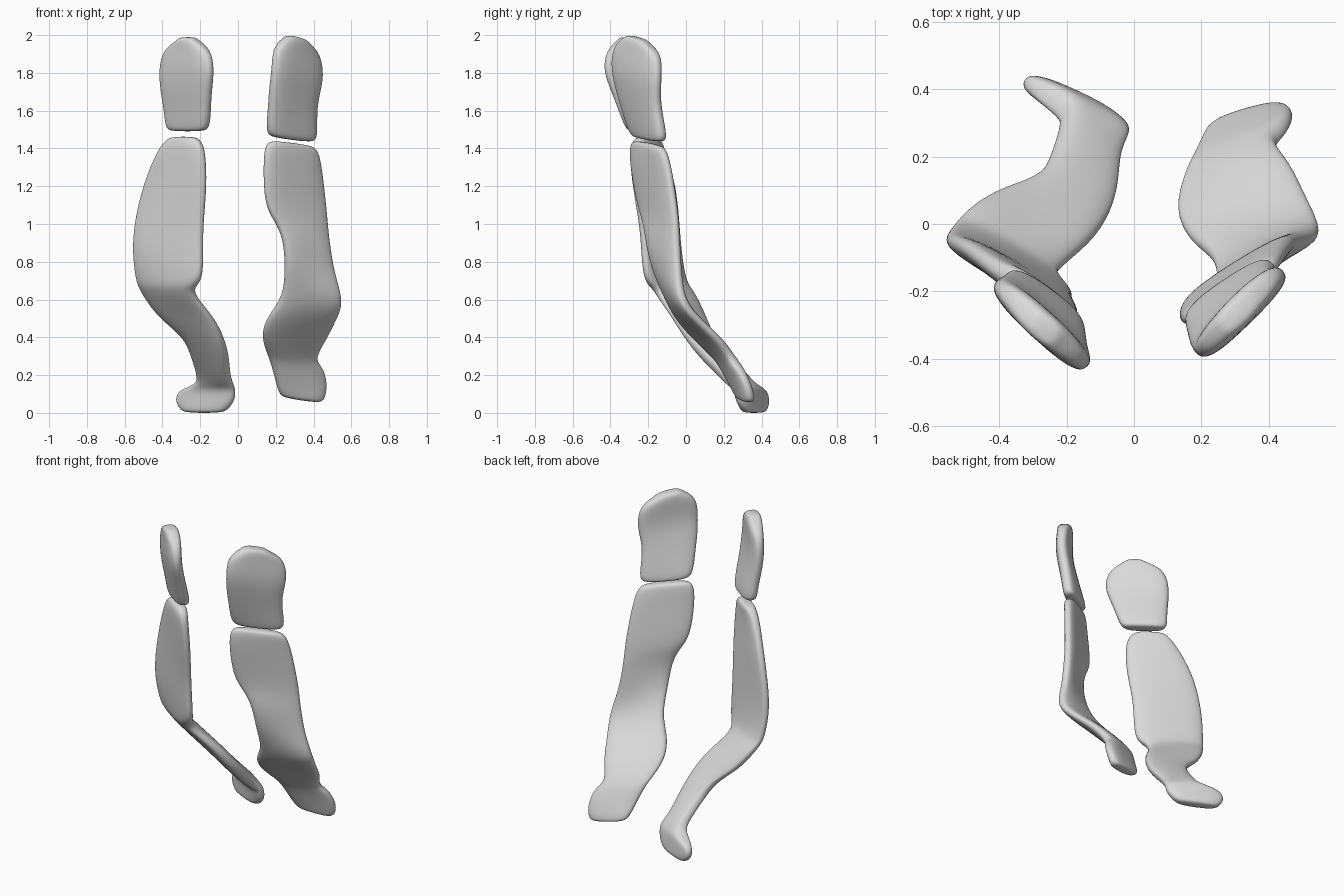
import bpy
import math
from mathutils import Vector

if "Cube" in bpy.data.objects:
    bpy.data.objects.remove(bpy.data.objects["Cube"], do_unlink=True)

# One plain grey clay colour
clay = bpy.data.materials.new("pale_grey")
clay.use_nodes = True
grey = (0.7, 0.7, 0.7, 1)
clay.diffuse_color = grey
shader = clay.node_tree.nodes["Principled BSDF"]
shader.inputs["Base Color"].default_value = grey
shader.inputs["Roughness"].default_value = 0.7

SIDES = 20


def signed_power(value, power):
    return math.copysign(abs(value) ** power, value)


def section_ring(inner, outer, half_thickness, tilt):
    """Rounded flat cross-section stretched between its two edge points."""
    middle = (inner + outer) / 2
    half_chord = (outer - inner) / 2
    normal = Vector((-half_chord.y, half_chord.x, 0)).normalized()
    ring = []
    for i in range(SIDES):
        angle = math.tau * i / SIDES
        along = signed_power(math.cos(angle), 0.75)
        across = signed_power(math.sin(angle), 0.7)
        point = middle + half_chord * along + normal * half_thickness * across
        point.z += tilt * along
        ring.append(point)
    return ring


def scaled_ring(ring, length_scale, lift):
    """Smaller copy of an end ring, used to round off the plate."""
    middle = sum(ring, Vector()) / len(ring)
    lifted = Vector((0, 0, lift))
    return [middle + (point - middle) * length_scale + lifted for point in ring]


def make_plate(name, rows, thickness, tilt=0.0, cap=0.02):
    """Loft a curved plate from rows of (z, edge x, edge y, other x, other y)."""
    edges = [(Vector((r[1], r[2], r[0])), Vector((r[3], r[4], r[0]))) for r in rows]
    centres = [(a + b) / 2 for a, b in edges]
    rings = []
    for i, (first, second) in enumerate(edges):
        # Leaning stretches need a wider horizontal cut to keep their thickness
        run = centres[min(i + 1, len(rows) - 1)] - centres[max(i - 1, 0)]
        chord = (second - first).normalized()
        normal = Vector((-chord.y, chord.x, 0))
        lean = run.dot(normal) / run.z
        half = thickness / 2 * math.sqrt(1 + min(lean * lean, 1))
        rings.append(section_ring(first, second, half, tilt))
    rings.insert(0, scaled_ring(rings[0], 0.7, cap))
    rings.append(scaled_ring(rings[-1], 0.75, -cap))

    verts = [point for ring in rings for point in ring]
    faces = []
    for level in range(len(rings) - 1):
        base = level * SIDES
        for i in range(SIDES):
            j = (i + 1) % SIDES
            faces.append((base + i, base + SIDES + i, base + SIDES + j, base + j))
    faces.append(tuple(range(SIDES)))
    faces.append(tuple(reversed(range(len(verts) - SIDES, len(verts)))))

    mesh = bpy.data.meshes.new(name)
    mesh.from_pydata(verts, [], faces)
    mesh.materials.append(clay)
    for polygon in mesh.polygons:
        polygon.use_smooth = True
    plate = bpy.data.objects.new(name, mesh)
    bpy.context.collection.objects.link(plate)
    smooth = plate.modifiers.new("rounding", "SUBSURF")
    smooth.levels = smooth.render_levels = 2
    return plate


# Short upper plates
make_plate("right_upper_plate", [
    (1.97, -.315, -.27, -.215, -.35),
    (1.925, -.39, -.19, -.15, -.41),
    (1.82, -.415, -.17, -.13, -.435),
    (1.7, -.405, -.165, -.145, -.385),
    (1.6, -.385, -.155, -.15, -.345),
    (1.51, -.38, -.145, -.155, -.31),
], 0.09)

make_plate("left_upper_plate", [
    (1.97, .25, -.32, .37, -.2),
    (1.92, .19, -.385, .43, -.135),
    (1.8, .185, -.39, .45, -.135),
    (1.7, .17, -.365, .425, -.145),
    (1.6, .165, -.335, .41, -.135),
    (1.465, .15, -.29, .42, -.11),
], 0.09, tilt=-0.018)

# Long lower plates sweeping backwards to the tip
make_plate("right_lower_plate", [
    (1.44, -.38, -.14, -.2, -.27),
    (1.39, -.425, -.12, -.175, -.29),
    (1.2, -.505, -.06, -.165, -.275),
    (1.0, -.55, -.045, -.185, -.235),
    (.85, -.56, -.035, -.185, -.225),
    (.7, -.54, -.01, -.185, -.215),
    (.66, -.52, .015, -.245, -.165),
    (.6, -.485, .05, -.215, -.125),
    (.5, -.415, .09, -.125, -.05),
    (.4, -.28, .13, -.08, .01),
    (.3, -.24, .215, -.055, .085),
    (.2, -.205, .315, -.055, .18),
    (.15, -.21, .355, -.03, .235),
    (.125, -.31, .415, -.015, .265),
    (.07, -.335, .43, -.015, .275),
    (.022, -.31, .42, -.05, .3),
], 0.08, cap=0.023)

make_plate("left_lower_plate", [
    (1.41, .145, -.29, .425, -.11),
    (1.3, .135, -.29, .445, -.08),
    (1.08, .14, -.25, .47, -.05),
    (1.0, .195, -.22, .475, -.045),
    (.9, .245, -.205, .485, -.04),
    (.75, .25, -.175, .51, -.035),
    (.6, .24, -.095, .565, -.025),
    (.5, .16, -.045, .515, .07),
    (.4, .12, .03, .465, .185),
    (.3, .155, .135, .4, .25),
    (.26, .17, .175, .45, .285),
    (.17, .195, .225, .475, .33),
    (.085, .215, .275, .46, .345),
], 0.075, tilt=-0.018)
